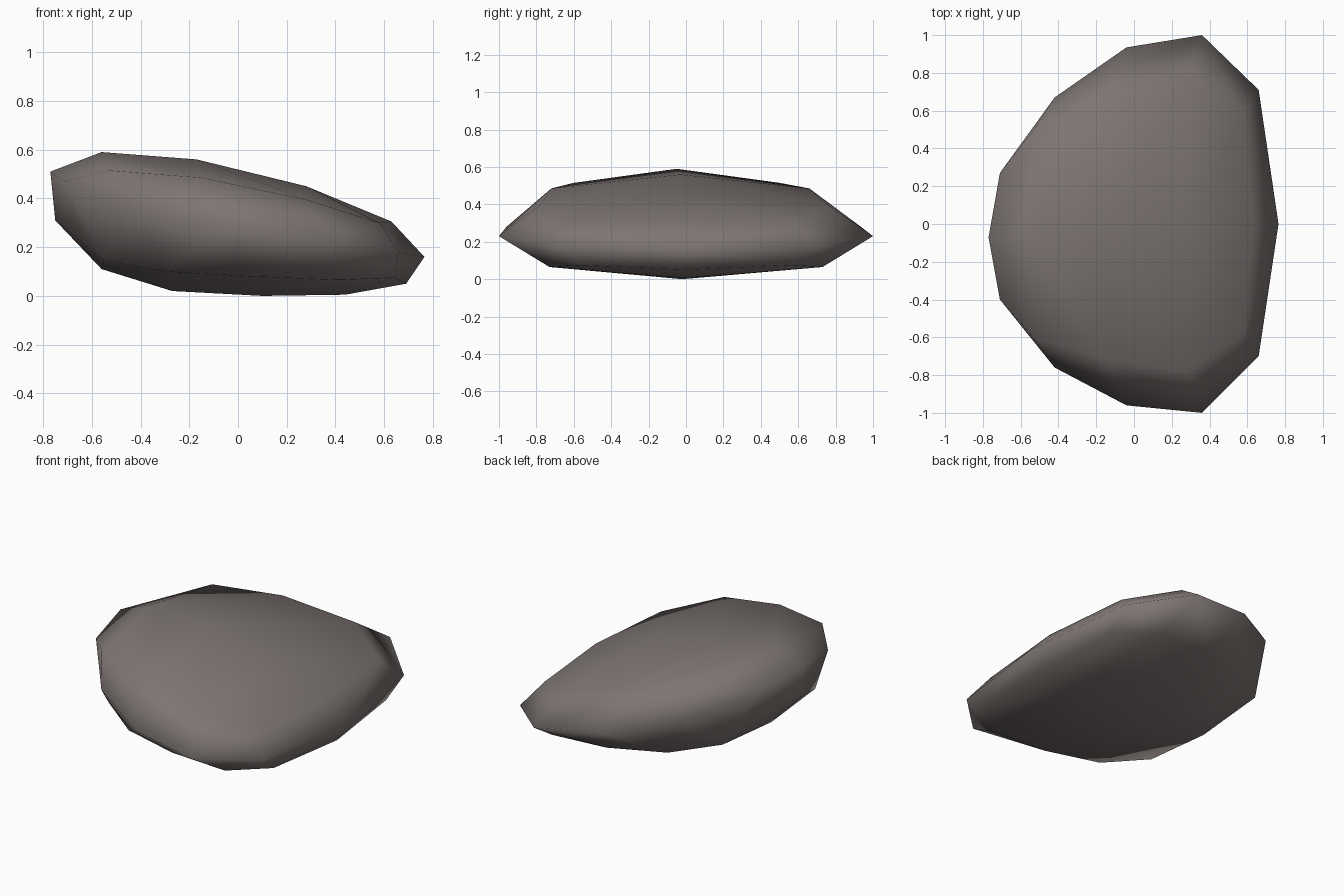
import bpy, bmesh

if "Cube" in bpy.data.objects:
    bpy.data.objects.remove(bpy.data.objects["Cube"])

# centre profile of the stone (x, y, z), running along the upper and lower sides
centre = [(-.77, -.07, .51), (-.56, -.05, .59), (-.17, -.03, .56), (.28, -.01, .45),
          (.63, 0, .305), (.765, 0, .16), (.69, 0, .05), (.44, -.01, .005),
          (.10, -.02, 0), (-.27, -.03, .02), (-.56, -.05, .11), (-.75, -.06, .31)]

# paired points on either side: (x, front y, back y, z)
upper = [(-.53, -.60, .50, .515), (-.15, -.72, .66, .485),
         (.28, -.78, .76, .395), (.58, -.58, .58, .30)]
rim = [(-.71, -.40, .27, .47), (-.42, -.76, .67, .36), (-.04, -.96, .935, .28),
       (.36, -1.0, 1.0, .23), (.66, -.70, .71, .18)]
lower = [(-.66, -.35, .26, .30), (-.55, -.50, .42, .145), (-.30, -.66, .61, .10),
         (.05, -.73, .72, .08), (.42, -.73, .73, .065), (.64, -.56, .56, .075)]

# smooth convex stone wrapped round the points
bm = bmesh.new()
for p in centre:
    bm.verts.new(p)
for x, front, back, z in upper + rim + lower:
    bm.verts.new((x, front, z))
    bm.verts.new((x, back, z))
hull = bmesh.ops.convex_hull(bm, input=bm.verts[:])
unused = {g for g in hull["geom_interior"] if isinstance(g, bmesh.types.BMVert)}
bmesh.ops.delete(bm, geom=list(unused), context='VERTS')
bmesh.ops.recalc_face_normals(bm, faces=bm.faces[:])
for f in bm.faces:
    f.smooth = True

mesh = bpy.data.meshes.new("stone")
bm.to_mesh(mesh)
bm.free()
stone = bpy.data.objects.new("stone", mesh)
bpy.context.collection.objects.link(stone)

# single warm grey colour
mat = bpy.data.materials.new("warm grey stone")
mat.diffuse_color = (.205, .178, .17, 1)
mat.use_nodes = True
mat.node_tree.nodes["Principled BSDF"].inputs["Base Color"].default_value = mat.diffuse_color
mesh.materials.append(mat)
